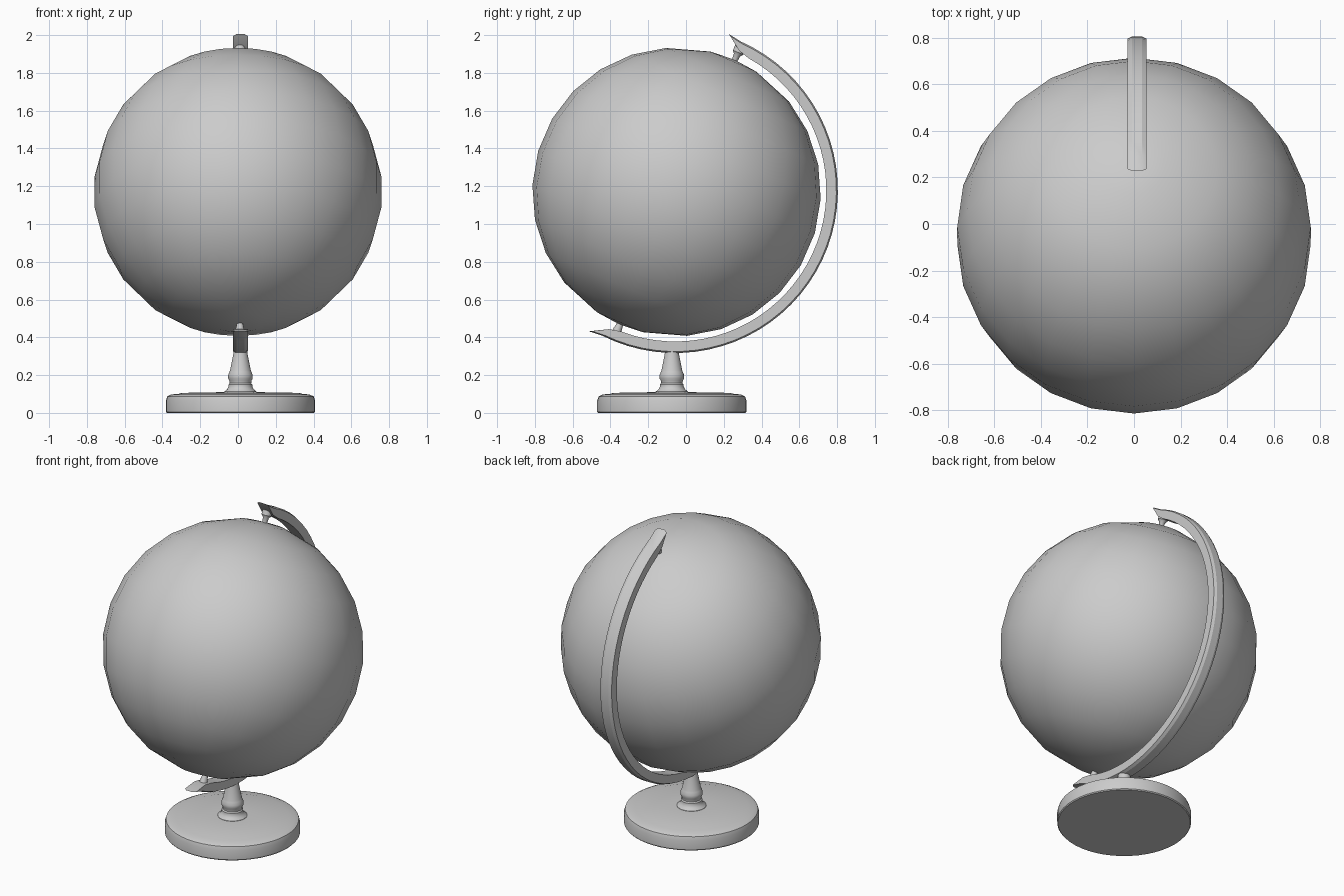
import bpy, bmesh
from math import sin, cos, radians, pi
from mathutils import Matrix, Vector

if "Cube" in bpy.data.objects:
    bpy.data.objects.remove(bpy.data.objects["Cube"])

TILT = radians(23.5)


def finish(name, bm, matrix=Matrix(), angle=35):
    bm.transform(matrix)
    bmesh.ops.remove_doubles(bm, verts=bm.verts, dist=1e-5)
    bmesh.ops.recalc_face_normals(bm, faces=bm.faces)
    mesh = bpy.data.meshes.new(name)
    bm.to_mesh(mesh)
    bm.free()
    obj = bpy.data.objects.new(name, mesh)
    bpy.context.collection.objects.link(obj)
    bpy.ops.object.select_all(action='DESELECT')
    obj.select_set(True)
    bpy.context.view_layer.objects.active = obj
    bpy.ops.object.shade_smooth_by_angle(angle=radians(angle))
    return obj


def lathe(name, profile, segments, matrix, angle=35):
    """Spin (radius, height) points around the local z axis."""
    bm = bmesh.new()
    rings = [[bm.verts.new((r * cos(2 * pi * i / segments), r * sin(2 * pi * i / segments), z))
              for i in range(segments)] if r > 0 else [bm.verts.new((0, 0, z))] for r, z in profile]
    for a, b in zip(rings, rings[1:]):
        for i in range(segments):
            j = (i + 1) % segments
            quad = [a[i % len(a)], a[j % len(a)], b[j % len(b)], b[i % len(b)]]
            bm.faces.new(list(dict.fromkeys(quad)))
    return finish(name, bm, matrix, angle)


# Globe: tilted sphere with a small ring around each pole
tilt = Matrix.Rotation(-TILT, 4, 'X')
polar = [0, 10] + [27.7 + 13.85 * k for k in range(10)] + [170, 180]
globe_profile = [(0 if a in (0, 180) else 0.764 * sin(radians(a)), 0.764 * cos(radians(a)))
                 for a in polar]
lathe("globe", globe_profile, 24, Matrix.Translation((0, -0.05, 1.17)) @ tilt)

# Foot and turned stem
foot_matrix = Matrix.Translation((0.013, -0.075, 0))
lathe("base", [(0, 0), (0.39, 0), (0.395, 0.006), (0.395, 0.065), (0.388, 0.087), (0.365, 0.098),
               (0.33, 0.1), (0.31, 0.106), (0.09, 0.11), (0, 0.11)], 48, foot_matrix)
lathe("stem", [(0, 0.10), (0.088, 0.10), (0.086, 0.112), (0.07, 0.125), (0.063, 0.14),
               (0.063, 0.15), (0.057, 0.157), (0.058, 0.17), (0.065, 0.182), (0.065, 0.2),
               (0.058, 0.217), (0.055, 0.225), (0.038, 0.31), (0.034, 0.335), (0, 0.335)],
      32, foot_matrix)

# Curved arm: crowned strip swept along an arc with mitred ends
bm = bmesh.new()
section = [(-0.04, 0.80), (-0.04, 0.853), (-0.022, 0.861), (0.022, 0.861), (0.04, 0.853), (0.04, 0.80)]
steps = 40
rings = []
for k in range(steps + 1):
    t = k / steps
    ring = []
    for x, r in section:
        miter = (r - 0.80) / 0.061
        start, end = -115.5 - 6 * miter, 65.5 + 5.5 * miter
        a = radians(start + (end - start) * t)
        rr = r + (0.014 if k in (0, steps) else 0)
        ring.append(bm.verts.new((0.013 + x, -0.057 + rr * cos(a), 1.178 + rr * sin(a))))
    rings.append(ring)
for a, b in zip(rings, rings[1:]):
    for i in range(6):
        j = (i + 1) % 6
        bm.faces.new((a[i], a[j], b[j], b[i]))
bm.faces.new(rings[0])
bm.faces.new(rings[-1])
finish("arm", bm, angle=20)

# Pivot pins at both poles
axis_matrix = Matrix.Translation((0.01, -0.045, 1.17)) @ tilt
lathe("top_pin", [(0, 0.745), (0.014, 0.745), (0.018, 0.79), (0.03, 0.805), (0.03, 0.835),
                  (0, 0.835)], 16, axis_matrix)
lathe("bottom_pin", [(0, -0.835), (0.024, -0.835), (0.024, -0.80), (0.018, -0.77),
                     (0.016, -0.745), (0, -0.74)], 16, axis_matrix)
